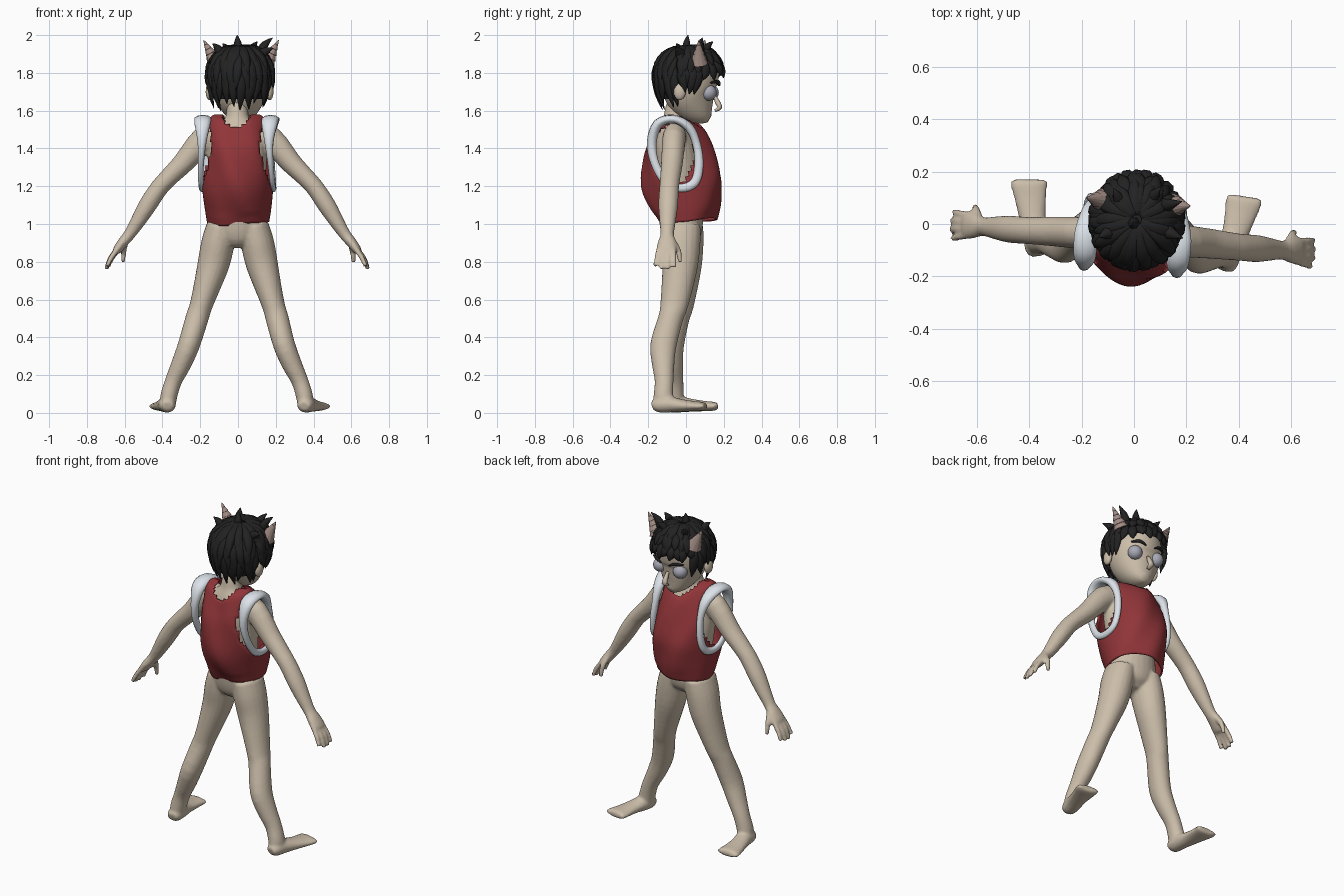
import bpy, bmesh, math, random
from mathutils import Vector, Matrix

if "Cube" in bpy.data.objects:
    bpy.data.objects.remove(bpy.data.objects["Cube"])
random.seed(7)
TURN = Matrix.Rotation(math.radians(-4.5), 4, 'Z')   # whole figure is turned slightly
X, Y, Z = Vector((1, 0, 0)), Vector((0, 1, 0)), Vector((0, 0, 1))


def material(name, rgb):
    m = bpy.data.materials.new(name)
    m.diffuse_color = (*rgb, 1)
    m.use_nodes = True
    m.node_tree.nodes["Principled BSDF"].inputs["Base Color"].default_value = m.diffuse_color
    return m


SKIN = material("skin", (0.60, 0.51, 0.40))
RED = material("red_cloth", (0.28, 0.035, 0.04))
WHITE = material("white_trim", (0.72, 0.77, 0.82))
BLACK = material("black_hair", (0.016, 0.016, 0.017))
HORN = material("horn", (0.36, 0.26, 0.23))
EYE = material("eye", (0.40, 0.40, 0.47))


def finish(name, bm, mat, smooth=True):
    bmesh.ops.recalc_face_normals(bm, faces=bm.faces)
    me = bpy.data.meshes.new(name)
    bm.transform(TURN)
    bm.to_mesh(me)
    bm.free()
    for p in me.polygons:
        p.use_smooth = smooth
    me.materials.append(mat)
    ob = bpy.data.objects.new(name, me)
    bpy.context.collection.objects.link(ob)
    return ob


def spline(pts, sub, closed=False):
    """Catmull-Rom through tuples of any length."""
    n, out = len(pts), []
    get = (lambda i: pts[i % n]) if closed else (lambda i: pts[max(0, min(n - 1, i))])
    for i in range(n if closed else n - 1):
        for k in range(sub):
            t = k / sub
            out.append([0.5 * (2 * b + (c - a) * t + (2 * a - 5 * b + 4 * c - d) * t * t
                        + (3 * b - a - 3 * c + d) * t ** 3)
                        for a, b, c, d in zip(get(i - 1), get(i), get(i + 1), get(i + 2))])
    return out if closed else out + [list(pts[-1])]


def tube(bm, pts, n=16, ref=Y, closed=False, sub=3, cap=True):
    """Loft ellipses (x, y, z, side radius, radius along ref)."""
    pts = spline(pts, sub, closed)
    rings, m = [], len(pts)
    for i, p in enumerate(pts):
        a, b = (pts[i - 1], pts[(i + 1) % m]) if closed else (pts[max(i - 1, 0)], pts[min(i + 1, m - 1)])
        t = (Vector(b[:3]) - Vector(a[:3])).normalized()
        u = t.cross(ref).normalized()
        v = u.cross(t)
        rings.append([bm.verts.new(Vector(p[:3]) + u * p[3] * math.cos(2 * math.pi * k / n)
                      + v * p[4] * math.sin(2 * math.pi * k / n)) for k in range(n)])
    for i in range(m if closed else m - 1):
        r, q = rings[i], rings[(i + 1) % m]
        for k in range(n):
            bm.faces.new((r[k], r[(k + 1) % n], q[(k + 1) % n], q[k]))
    if cap and not closed:
        bm.faces.new(rings[0])
        bm.faces.new(rings[-1])


def flip(pts, s):
    return [(p[0] * s, *p[1:]) for p in pts]


def ball(bm, loc, rad):
    bmesh.ops.create_uvsphere(bm, u_segments=20, v_segments=12, radius=1,
                              matrix=Matrix.Translation(loc) @ Matrix.Diagonal((*rad, 1)))


# body: torso, legs, feet, arms and hands fused into one skin
bm = bmesh.new()
tube(bm, [(0, -.02, .88, .05, .05), (0, -.025, .92, .12, .095), (0, -.025, 1.0, .15, .115),
          (0, -.03, 1.15, .14, .12), (0, -.04, 1.3, .155, .12), (0, -.06, 1.42, .155, .11),
          (0, -.065, 1.5, .13, .08), (0, -.06, 1.55, .07, .062), (0, -.05, 1.6, .057, .062),
          (0, -.03, 1.67, .055, .06)], 24)
leg = [(.085, -.02, .99, .08, .105), (.105, -.02, .90, .088, .105), (.128, -.02, .79, .085, .095),
       (.165, -.035, .66, .07, .083), (.195, -.05, .56, .06, .073), (.213, -.065, .5, .061, .066),
       (.253, -.10, .36, .058, .07), (.293, -.098, .26, .053, .06), (.335, -.09, .17, .045, .05),
       (.36, -.092, .09, .045, .052), (.367, -.09, .03, .042, .056)]
foot = [(.362, -.148, .035, .03, .025), (.366, -.12, .042, .044, .04), (.375, -.06, .045, .048, .043),
        (.39, .0, .04, .052, .034), (.403, .07, .036, .062, .027), (.412, .12, .035, .07, .023),
        (.414, .138, .036, .066, .014)]
arm = [(.10, -.05, 1.47, .07, .06), (.18, -.05, 1.445, .07, .062), (.285, -.052, 1.325, .057, .058),
       (.36, -.055, 1.25, .05, .054), (.415, -.057, 1.19, .048, .052), (.475, -.057, 1.10, .048, .052),
       (.53, -.056, 1.01, .039, .043), (.572, -.055, .945, .031, .036), (.605, -.054, .905, .028, .048),
       (.635, -.054, .865, .024, .054), (.645, -.054, .85, .016, .046)]
for s in (1, -1):
    tube(bm, flip(leg, s), 20)
    tube(bm, flip(foot, s), 20, Z)
    tube(bm, flip(arm, s), 18)
    for k, reach in enumerate((.9, 1, 1, .85)):            # fingers
        y = -.016 - .026 * k
        tube(bm, flip([(.632, y, .87, .014, .014), (.632 + .04 * reach, y - .004 * (k - 1), .82, .014, .014),
                       (.64 + .055 * reach, y - .008 * (k - 1), .87 - .11 * reach, .011, .011)], s), 10)
    tube(bm, flip([(.595, -.025, .91, .018, .018), (.607, .006, .86, .016, .016),
                   (.612, .018, .795, .011, .011)], s), 10)  # thumb
body = finish("body", bm, SKIN)
rm = body.modifiers.new("fuse", 'REMESH')
rm.mode, rm.voxel_size, rm.use_smooth_shade = 'VOXEL', .009, True
sm = body.modifiers.new("soften", 'SMOOTH')
sm.factor, sm.iterations = .5, 3

# vest: open shell with arm holes and round neckline
bm = bmesh.new()
tube(bm, [(0, .01, 1.01, .165, .15), (0, 0, 1.10, .178, .185), (0, -.02, 1.22, .19, .212),
          (0, -.037, 1.35, .19, .192), (0, -.05, 1.45, .178, .16), (0, -.065, 1.53, .16, .11),
          (0, -.068, 1.565, .14, .07), (0, -.068, 1.58, .12, .015)], 64, sub=5, cap=False)


def in_hole(c):
    side = abs(c.x) > .1 and ((c.y + .05) / .115) ** 2 + ((c.z - 1.37) / .17) ** 2 < 1
    return side or (c.x / .078) ** 2 + ((c.z - 1.59) / .075) ** 2 < 1


bmesh.ops.delete(bm, geom=[f for f in bm.faces if in_hole(f.calc_center_median())], context='FACES')
for v in bm.verts:                                         # cloth folds
    v.co.y += .007 * math.sin(v.co.x * 30 + v.co.z * 14)
    v.co.z += .008 * math.sin(v.co.x * 17) * (v.co.z < 1.05)
vest = finish("vest", bm, RED)
vest.modifiers.new("thickness", 'SOLIDIFY').thickness = .01

# white arm hole trims, widened over the shoulders
bm = bmesh.new()
trim = [(.18, -.05, 1.555, .022, .046), (.172, .03, 1.51, .024, .034), (.166, .07, 1.42, .022, .02),
        (.172, .082, 1.31, .024, .018), (.182, .06, 1.22, .024, .016), (.19, -.01, 1.19, .022, .014),
        (.19, -.09, 1.22, .022, .014), (.185, -.15, 1.32, .022, .016), (.178, -.168, 1.43, .026, .024),
        (.178, -.135, 1.53, .026, .044)]
for s in (1, -1):
    tube(bm, flip(trim, s), 10, X, closed=True, sub=4)
finish("armhole_trim", bm, WHITE)

# head with nose and ears
ox = .01
bm = bmesh.new()
tube(bm, [(ox, .125, 1.556, .02, .02), (ox, .11, 1.566, .05, .043), (ox, .085, 1.59, .08, .078),
          (ox, .055, 1.63, .112, .113), (ox, .03, 1.68, .14, .137), (ox, .018, 1.74, .152, .153),
          (ox, .015, 1.81, .15, .16), (ox, .015, 1.88, .12, .135), (ox, .015, 1.93, .05, .06)], 28)
tube(bm, [(ox, .15, 1.68, .008, .008), (ox, .168, 1.645, .014, .014), (ox, .18, 1.617, .018, .012),
          (ox, .155, 1.60, .012, .008)], 10)
for s in (1, -1):
    ball(bm, (ox + s * .16, -.02, 1.70), (.02, .032, .044))
finish("head", bm, SKIN)

# eyes and eyebrows
bm, brow = bmesh.new(), bmesh.new()
for s in (1, -1):
    ball(bm, (ox + s * .073, .127, 1.695), (.042, .042, .042))
    tube(brow, [(ox + s * .03, .176, 1.735, .004, .006), (ox + s * .07, .168, 1.752, .01, .008),
                (ox + s * .11, .142, 1.748, .004, .006)], 8)
finish("eyes", bm, EYE)
finish("eyebrows", brow, BLACK)

# stepped horns
bm = bmesh.new()
for s in (1, -1):
    a, b = Vector((ox + s * .135, .08, 1.855)), Vector((ox + s * .20, .085, 1.975))
    rings = []
    for k in range(5):
        for t, g in ((k / 5, 1.12), ((k + .95) / 5, .98)):
            r = .042 * (1 - t) * g + .001
            rings.append((*a.lerp(b, t), r, r))
    tube(bm, rings, 12, Y, sub=1)
finish("horns", bm, HORN, False)


# hair: a cap plus layered pointed locks running down the scalp
def scalp(th, phi, r=1):
    flat = math.sin(th) if th < math.pi / 2 else 1 - .2 * (th - math.pi / 2) ** 2
    up = math.cos(th) if th < math.pi / 2 else math.pi / 2 - th
    return Vector((ox + .166 * r * flat * math.cos(phi), .018 + .176 * r * flat * math.sin(phi), 1.785 + .158 * r * up))


def hairline(phi):
    s = math.sin(phi)
    return math.radians(146 if s < -.4 else 116 if s < 0 else 126 if s < .45 else 94)


bm = bmesh.new()
N, M = 40, 12
grid = [[bm.verts.new(scalp((hairline(2 * math.pi * k / N) - .2) * (i + .1) / M, 2 * math.pi * k / N, .97))
         for k in range(N)] for i in range(M + 1)]
bm.faces.new(grid[0])
for i in range(M):
    for k in range(N):
        bm.faces.new((grid[i][k], grid[i][(k + 1) % N], grid[i + 1][(k + 1) % N], grid[i + 1][k]))
finish("hair_cap", bm, BLACK)

bm = bmesh.new()
for count, start, stop, lift in ((30, 60, 1.0, .06), (28, 32, .8, .09), (20, 6, .6, .10)):
    for k in range(count):
        phi = 2 * math.pi * (k + random.uniform(-.3, .3)) / count
        end = hairline(phi) * stop * random.uniform(.93, 1.06)
        sway, flare, pts = random.uniform(-.16, .16), lift + random.uniform(-.01, .05), []
        for t, w in ((0, .014), (.25, .026), (.5, .03), (.75, .022), (1, .002)):
            th = math.radians(start) * (1 - t) + end * t
            pts.append((*scalp(th, phi + sway * t * t, .98 + flare * t), w, w * .6))
        tube(bm, pts, 6, Vector((math.cos(phi), math.sin(phi), .5)), sub=2)
# upright tufts
for x, y, dx, dy, top in ((0, .0, -.005, .01, 2.0), (.11, .08, .065, .02, 1.985), (.06, .1, .03, .05, 1.965),
                          (-.06, .08, -.03, .05, 1.955), (.13, -.02, .06, -.02, 1.93), (-.09, -.04, -.04, -.02, 1.955)):
    z = 1.90
    tube(bm, [(x, y, z, .03, .03), (x + dx * .4, y + dy * .4, z + (top - z) * .6, .02, .02),
              (x + dx, y + dy, top, .002, .002)], 6, Y, sub=2)
finish("hair_locks", bm, BLACK)
